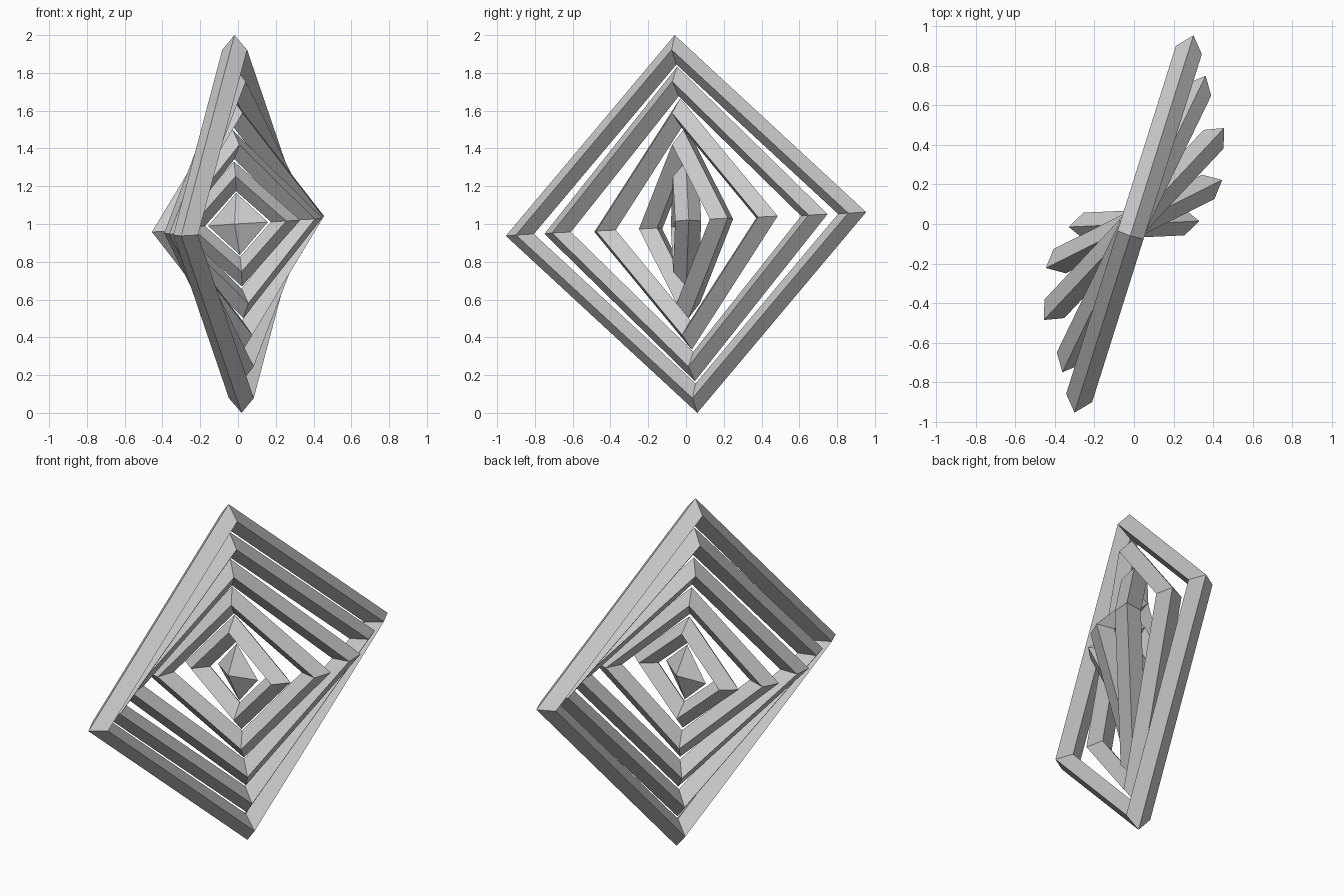
import bpy, bmesh
from math import radians
from mathutils import Matrix

if "Cube" in bpy.data.objects:
    bpy.data.objects.remove(bpy.data.objects["Cube"])

TILT = radians(3.6)          # small in-plane roll shared by all rings
RADIAL, DEPTH = 0.078, 0.069  # half-sizes of the diamond section


def place(obj, turn, depth_scale=1.0):
    """Stand the part upright, turn it about z, centre it at z = 1."""
    obj.matrix_world = (Matrix.Translation((0, 0, 1))
                        @ Matrix.Rotation(radians(turn), 4, 'Z')
                        @ Matrix.Rotation(radians(90), 4, 'X')
                        @ Matrix.Rotation(TILT, 4, 'Z')
                        @ Matrix.Diagonal((1, 1, depth_scale, 1)))


# Five nested square rings, each turned further about the vertical
rings = [(1.002, 72.5), (0.834, 64.2), (0.667, 46.8), (0.499, 26.5), (0.331, 2.6)]
for i, (outer, turn) in enumerate(rings):
    bpy.ops.mesh.primitive_torus_add(major_segments=4, minor_segments=4,
                                     major_radius=outer - RADIAL, minor_radius=RADIAL)
    ring = bpy.context.object
    ring.name = f"square_ring_{i + 1}"
    place(ring, turn, DEPTH / RADIAL)

# Flattened eight-sided bead in the middle
bm = bmesh.new()
for s in (-1, 1):
    for co in ((0.164 * s, 0, 0), (0, 0.164 * s, 0), (0, 0, DEPTH * s)):
        bm.verts.new(co)
bmesh.ops.convex_hull(bm, input=bm.verts)
bmesh.ops.recalc_face_normals(bm, faces=bm.faces)
mesh = bpy.data.meshes.new("centre_bead")
bm.to_mesh(mesh)
bm.free()
bead = bpy.data.objects.new("centre_bead", mesh)
bpy.context.collection.objects.link(bead)
place(bead, -15)
